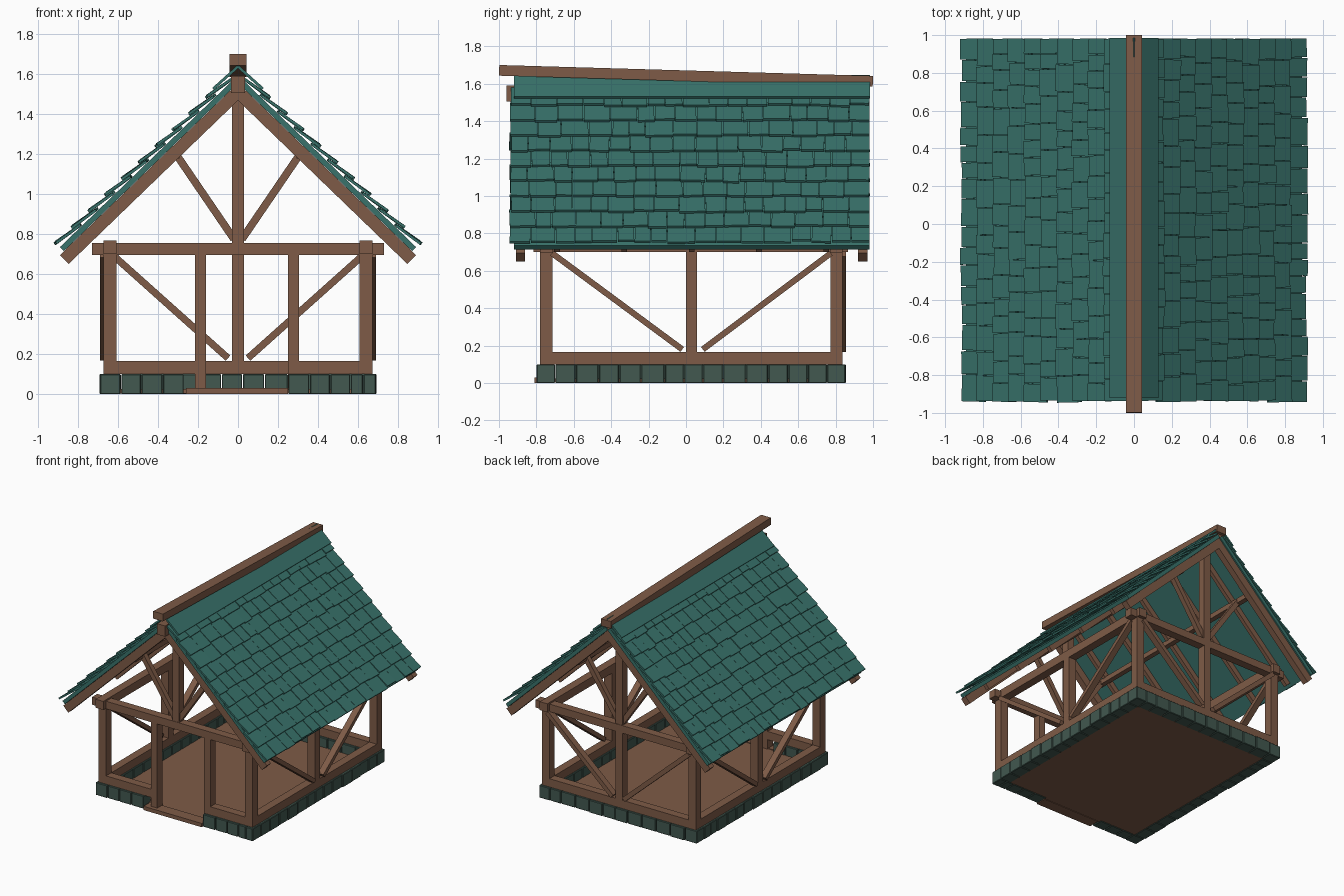
import bpy, bmesh, random
from mathutils import Matrix, Vector

random.seed(4)
if "Cube" in bpy.data.objects:
    bpy.data.objects.remove(bpy.data.objects["Cube"])


def material(name, rgb):
    m = bpy.data.materials.new(name)
    m.use_nodes = True
    m.diffuse_color = (*rgb, 1)
    bsdf = m.node_tree.nodes["Principled BSDF"]
    bsdf.inputs["Base Color"].default_value = (*rgb, 1)
    bsdf.inputs["Roughness"].default_value = 0.9
    return m


WOOD = material("brown timber", (0.21, 0.105, 0.063))
TEAL = material("teal roofing", (0.04, 0.17, 0.147))
STONE = material("grey green stone", (0.054, 0.098, 0.08))
X, Y = Vector((1, 0, 0)), Vector((0, 1, 0))


def beam(p, q, width, depth, n=Y, twist=0):
    """Matrix of a box from p to q; depth runs along n, width across it."""
    p, q = Vector(p), Vector(q)
    d = (q - p).normalized()
    c = n.cross(d)
    m = Matrix((d, c, n)).transposed().to_4x4()
    m.translation = (p + q) / 2
    return m @ Matrix.Rotation(twist, 4, 'Y') @ Matrix.Diagonal(((q - p).length, width, depth, 1))


def block(x0, x1, y0, y1, z0, z1):
    """Matrix of an axis-aligned box."""
    centre = Matrix.Translation(((x0 + x1) / 2, (y0 + y1) / 2, (z0 + z1) / 2))
    return centre @ Matrix.Diagonal((x1 - x0, y1 - y0, z1 - z0, 1))


def build(name, mat, boxes, bevel=0):
    bm = bmesh.new()
    for m in boxes:
        bmesh.ops.create_cube(bm, size=1, matrix=m)
    bmesh.ops.recalc_face_normals(bm, faces=bm.faces)
    mesh = bpy.data.meshes.new(name)
    bm.to_mesh(mesh)
    bm.free()
    mesh.materials.append(mat)
    ob = bpy.data.objects.new(name, mesh)
    bpy.context.collection.objects.link(ob)
    if bevel:
        mod = ob.modifiers.new("soft edges", 'BEVEL')
        mod.width, mod.segments = bevel, 1
    return ob


def slope(side, x, off, y):
    """Point on the roof slope, lifted off the rafter tops by off."""
    return (side * (x + 0.694 * off), y, 1.554 - 0.965 * x + 0.72 * off)


def pieces(start, end, low, high):
    """Split a run into randomly sized pieces."""
    cuts = [start]
    while end - cuts[-1] > high + low:
        cuts.append(cuts[-1] + random.uniform(low, high))
    if end - cuts[-1] > high:
        cuts.append((cuts[-1] + end) / 2)
    cuts.append(end)
    return list(zip(cuts, cuts[1:]))


SIDES = (-1, 1)
FRONT, BACK, MID = -0.747, 0.805, 0.03      # wall centre lines along y
WALL = 0.64                                 # side wall centre line
H = 0.033                                   # half a timber

# Stone footing, with a gap for the doorway
stones = []
for a, b in pieces(-0.69, -0.27, 0.1, 0.12) + pieces(0.25, 0.69, 0.1, 0.12):
    stones.append(block(a + 0.002, b - 0.002, -0.8 + random.uniform(0, 0.008), -0.7, 0, 0.1))
for a, b in pieces(-0.69, 0.69, 0.1, 0.13):
    stones.append(block(a + 0.002, b - 0.002, 0.755, 0.855 - random.uniform(0, 0.008), 0, 0.1))
for s in SIDES:
    for a, b in pieces(-0.7, 0.755, 0.1, 0.13):
        x = sorted((s * 0.595, s * (0.693 - random.uniform(0, 0.008))))
        stones.append(block(*x, a + 0.002, b - 0.002, 0, 0.1))
build("stone_footing", STONE, stones, 0.004)

# Floor and door sill
build("floor", WOOD, [block(-0.62, 0.62, -0.73, 0.79, 0.004, 0.025)])
build("door_sill", WOOD, [block(-0.26, 0.25, -0.81, -0.72, 0, 0.03)])

# Ground beams
ground = [block(s * WALL - H, s * WALL + H, FRONT, BACK, 0.1, 0.165) for s in SIDES]
ground.append(block(-WALL, WALL, BACK - H, BACK + H, 0.1, 0.165))
ground += [block(a, b, FRONT - H, FRONT + H, 0.1, 0.165) for a, b in ((-WALL, -0.2), (0.28, WALL))]
build("ground_beams", WOOD, ground)

# Posts at the corners, wall middles and doorway
posts = []
for s in SIDES:
    for y in (FRONT, BACK):
        posts.append(block(s * WALL - H, s * WALL + H, y - H, y + H, 0.1, 0.72))
    posts.append(block(s * WALL - H, s * WALL + H, MID - 0.03, MID + 0.03, 0.1, 0.72))
posts.append(block(-0.03, 0.03, BACK - H, BACK + H, 0.1, 0.72))
build("wall_posts", WOOD, posts)
build("door_posts", WOOD, [block(x - 0.027, x + 0.027, FRONT - H, FRONT + H, 0.02, 0.72)
                           for x in (-0.187, 0.277)])

# Diagonal wall braces
braces = []
for s in SIDES:
    braces.append(beam((s * 0.62, BACK + 0.025, 0.69), (s * 0.05, BACK + 0.025, 0.18), 0.035, 0.05))
    for y0, y1 in ((FRONT + 0.03, MID - 0.05), (BACK - 0.03, MID + 0.06)):
        braces.append(beam((s * 0.665, y0, 0.695), (s * 0.665, y1, 0.18), 0.032, 0.05, X))
build("wall_braces", WOOD, braces)

# Wall plates and tie beams
build("wall_plates", WOOD, [block(s * WALL - H, s * WALL + H, -0.815, 0.865, 0.7, 0.767)
                            for s in SIDES])
build("tie_beams", WOOD, [block(-0.73, 0.73, y - H, y + H, 0.695, 0.755)
                          for y in (FRONT, BACK)])

# Gable frames: king posts and struts
for label, y in (("front", FRONT), ("back", BACK)):
    frame = [block(-0.03, 0.03, y - 0.03, y + 0.03, 0.75, 1.53)]
    for s in SIDES:
        frame.append(beam((s * 0.02, y, 0.775), (s * 0.31, y, 1.2), 0.038, 0.04))
    build(label + "_gable_frame", WOOD, frame)

# Rafters, purlins and ridge
verge, common, purlins = [], [], []
for s in SIDES:
    for y in (-0.885, 0.945):
        verge.append(beam(slope(s, 0.89, -0.031, y), slope(s, 0.0, -0.031, y), 0.062, 0.05))
    for i in range(5):
        y = MID + (i - 2) * 0.36
        common.append(beam(slope(s, 0.85, -0.022, y), slope(s, 0.0, -0.022, y), 0.044, 0.03))
    purlins.append(beam(slope(s, 0.34, -0.04, -0.86), slope(s, 0.34, -0.04, 0.92), 0.04, 0.04, X))
build("verge_rafters", WOOD, verge)
build("common_rafters", WOOD, common)
build("purlins", WOOD, purlins)
build("ridge_beam", WOOD, [block(-0.035, 0.035, -0.96, 0.97, 1.505, 1.59)])
build("ridge_timber", WOOD, [beam((0, -0.999, 1.672), (0, 0.999, 1.614), 0.057, 0.085, X)])

# Roof covering: boards, overlapping shingles and ridge caps
for s, label in ((-1, "right"), (1, "left")):
    build(label + "_roof_boards", TEAL,
          [beam(slope(s, 0.87, 0.015, 0.03), slope(s, 0.0, 0.015, 0.03), 0.028, 1.9)])
    shingles = []
    for row in range(10):
        for a, b in pieces(-0.947 + random.uniform(0, 0.012), 0.983, 0.085, 0.15):
            x = 0.8725 - 0.084 * row + random.uniform(-0.007, 0.004)
            y = (a + b) / 2
            shingles.append(beam(slope(s, x, 0.059 + random.uniform(-0.003, 0.003), y),
                                 slope(s, x - 0.108, 0.037, y), 0.013, b - a - 0.004,
                                 twist=random.uniform(-0.025, 0.025)))
    build(label + "_shingles", TEAL, shingles)
    build(label + "_ridge_cap", TEAL,
          [beam(slope(s, 0.078, 0.066, 0.032), slope(s, -0.045, 0.06, 0.032), 0.014, 1.905)])
